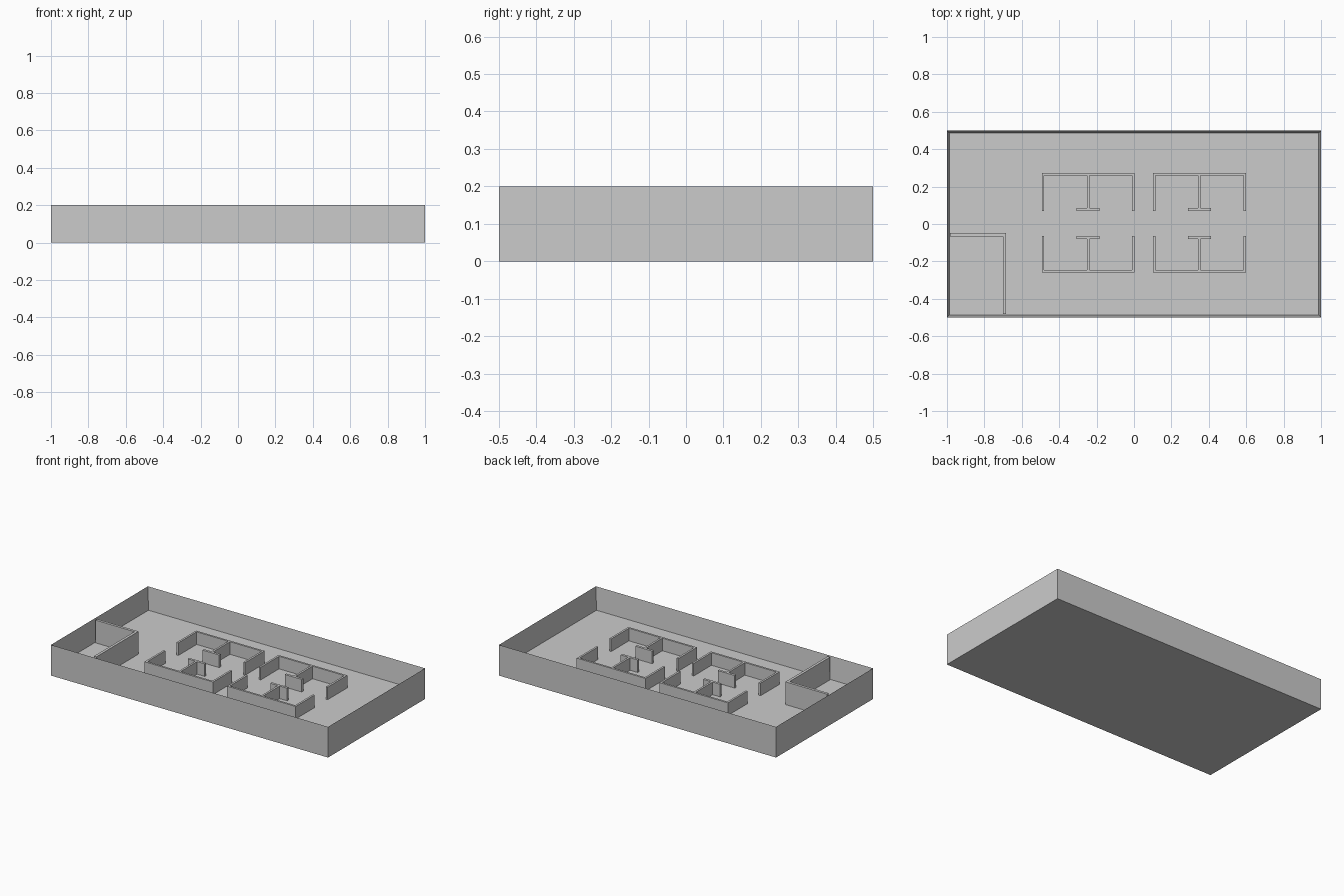
import bpy
import bmesh

if "Cube" in bpy.data.objects:
    bpy.data.objects.remove(bpy.data.objects["Cube"])

FLOOR_Z = 0.052   # top of floor slab
DESK_Z = 0.134    # top of the low cubicle partitions
WALL_Z = 0.2      # top of the full-height walls
T = 0.0175        # full-height wall thickness
P = 0.013         # partition thickness


def prism(name, points, z0, z1):
    """Extrude a flat plan outline between two heights."""
    bm = bmesh.new()
    face = bm.faces.new([bm.verts.new((x, y, z0)) for x, y in points])
    ext = bmesh.ops.extrude_face_region(bm, geom=[face])
    bmesh.ops.translate(bm, vec=(0, 0, z1 - z0),
                        verts=[v for v in ext["geom"] if isinstance(v, bmesh.types.BMVert)])
    bmesh.ops.recalc_face_normals(bm, faces=bm.faces)
    mesh = bpy.data.meshes.new(name)
    bm.to_mesh(mesh)
    bm.free()
    obj = bpy.data.objects.new(name, mesh)
    bpy.context.collection.objects.link(obj)
    return obj


def rect(x0, x1, y0, y1):
    return [(x0, y0), (x1, y0), (x1, y1), (x0, y1)]


# Outer shell: a solid block whose top is inset and pressed down to the floor
shell = prism("floor_and_outer_walls", rect(-1, 1, -0.5, 0.5), 0, WALL_Z)
bm = bmesh.new()
bm.from_mesh(shell.data)
top = max(bm.faces, key=lambda f: f.calc_center_median().z)
bmesh.ops.inset_region(bm, faces=[top], thickness=T)
for v in top.verts:
    v.co.z = FLOOR_Z
bm.to_mesh(shell.data)
bm.free()

# Corner room: L-shaped full-height wall
rx, ry = -0.684, -0.048
prism("corner_room_wall",
      [(-1 + T, ry), (rx, ry), (rx, -0.5 + T), (rx - T, -0.5 + T),
       (rx - T, ry - T), (-1 + T, ry - T)], FLOOR_Z, WALL_Z)


def cubicle_pair(name, x0, x1, y_back, y_open):
    """Two cubicles: U-shaped partition, shared divider and a short end panel."""
    s = 1 if y_back > y_open else -1
    mid = (x0 + x1) / 2
    yi = y_back - s * P
    prism(name + "_enclosure",
          [(x0, y_open), (x0, y_back), (x1, y_back), (x1, y_open),
           (x1 - P, y_open), (x1 - P, yi), (x0 + P, yi), (x0 + P, y_open)],
          FLOOR_Z, DESK_Z)
    h, w, ye = P / 2, 0.061, y_open + s * 0.016
    prism(name + "_divider",
          [(mid - h, yi), (mid - h, ye), (mid - w, ye), (mid - w, y_open),
           (mid + w, y_open), (mid + w, ye), (mid + h, ye), (mid + h, yi)],
          FLOOR_Z, DESK_Z)


# Four cubicle blocks facing a central aisle
for side, x0, x1 in (("left", -0.493, 0.002), ("right", 0.102, 0.598)):
    cubicle_pair("back_" + side + "_cubicles", x0, x1, 0.272, 0.07)
    cubicle_pair("front_" + side + "_cubicles", x0, x1, -0.26, -0.064)
